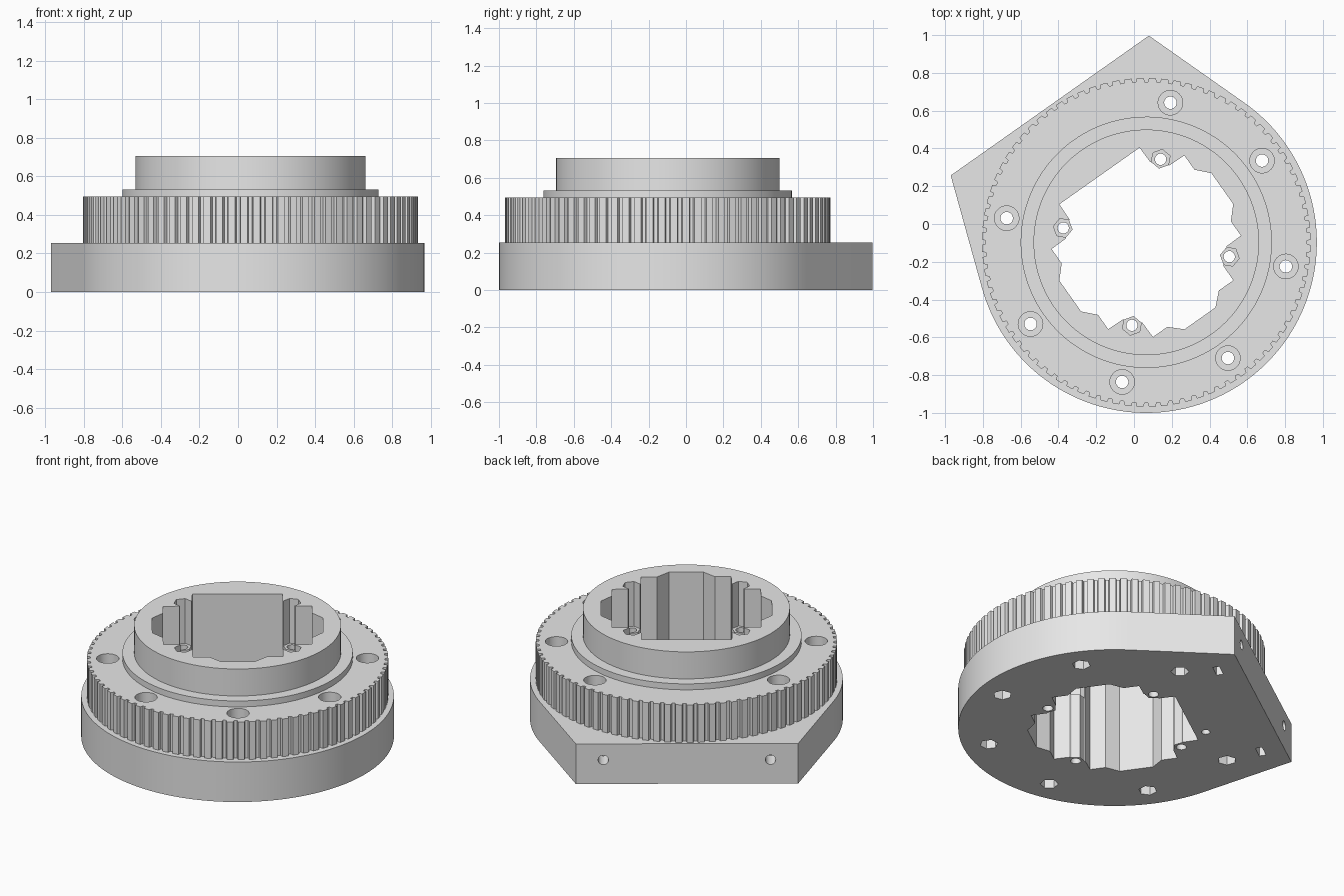
import bpy
import bmesh
from math import sin, cos, pi, radians, atan2, acos, hypot
from mathutils import Matrix

if "Cube" in bpy.data.objects:
    bpy.data.objects.remove(bpy.data.objects["Cube"], do_unlink=True)

grey = bpy.data.materials.new("light_grey")
grey.use_nodes = True
grey.diffuse_color = (0.8, 0.8, 0.8, 1)
grey.node_tree.nodes["Principled BSDF"].inputs["Base Color"].default_value = (0.8, 0.8, 0.8, 1)


def polar(r, a):
    return (r * cos(a), r * sin(a))


def ring(r, n, centre=(0, 0), turn=0.0):
    pts = [polar(r, turn + 2 * pi * i / n) for i in range(n)]
    return [(x + centre[0], y + centre[1]) for x, y in pts]


def prisms(name, outlines, z0, z1, matrix=None):
    """One object holding an upright prism for every outline."""
    bm = bmesh.new()
    for outline in outlines:
        face = bm.faces.new([bm.verts.new((x, y, z0)) for x, y in outline])
        top = bmesh.ops.extrude_face_region(bm, geom=[face])["geom"]
        moved = [v for v in top if isinstance(v, bmesh.types.BMVert)]
        bmesh.ops.translate(bm, verts=moved, vec=(0, 0, z1 - z0))
    bmesh.ops.recalc_face_normals(bm, faces=bm.faces)
    if matrix:
        bm.transform(matrix)
    mesh = bpy.data.meshes.new(name)
    bm.to_mesh(mesh)
    bm.free()
    mesh.materials.append(grey)
    obj = bpy.data.objects.new(name, mesh)
    bpy.context.collection.objects.link(obj)
    return obj


def combine(body, tool, operation):
    """Apply a boolean and drop the tool."""
    mod = body.modifiers.new(tool.name, "BOOLEAN")
    mod.operation, mod.object, mod.solver = operation, tool, "EXACT"
    bpy.context.view_layer.objects.active = body
    bpy.ops.object.modifier_apply(modifier=mod.name)
    bpy.data.objects.remove(tool, do_unlink=True)


# Base: round plate with a flat mounting side joined by tangent edges
R, half, flat = 0.903, 0.642, 0.886
start = atan2(flat, half) - acos(R / hypot(flat, half))
sweep = pi + 2 * start
arc = [polar(R, start - sweep * i / 110) for i in range(111)]
body = prisms("toothed_hub", [arc + [(-half, flat), (half, flat)]], 0, 0.255)

# Toothed ring: wide teeth with narrow grooves
teeth, tip, root = 84, 0.87, 0.85
gear = []
for i in range(teeth):
    for r, f in ((tip, 0), (tip, 0.28), (tip, 0.56), (root, 0.64), (root, 0.92)):
        gear.append(polar(r, 2 * pi * (i + f) / teeth))
combine(body, prisms("toothed_ring", [gear], 0.2, 0.495), "UNION")

# Shoulder and collar
combine(body, prisms("shoulder", [ring(0.665, 128)], 0.4, 0.533), "UNION")
combine(body, prisms("collar", [ring(0.597, 128)], 0.45, 0.705), "UNION")

# Bore: four keyed sides, the one at the mounting side left plain
bore = []
side = [(0.43, -0.26), (0.43, -0.167), (0.493, -0.1), (0.493, 0.1),
        (0.43, 0.167), (0.43, 0.26)]
for k in range(4):
    quarter = Matrix.Rotation(k * pi / 2, 2)
    keyed = [side[0], side[-1]] if k == 1 else side
    for p in keyed + [(0.335, 0.262), (0.262, 0.335)]:
        x, y = p
        c, s = quarter[0][0], quarter[1][0]
        bore.append((x * c - y * s, x * s + y * c))
combine(body, prisms("bore", [bore], -0.1, 0.8), "DIFFERENCE")

# Corner lugs with hexagonal pockets above and screw holes below
corners = [pi / 4 + k * pi / 2 for k in range(4)]


def at_corners(r, n):
    return [ring(r, n, polar(0.446, a), a) for a in corners]


combine(body, prisms("lugs", at_corners(0.05, 6), 0, 0.48), "UNION")
combine(body, prisms("lug_pockets", at_corners(0.053, 6), 0.42, 0.8), "DIFFERENCE")
combine(body, prisms("lug_holes", at_corners(0.03, 20), -0.1, 0.6), "DIFFERENCE")

# Ring of seven screws: counterbore, shank hole and nut recess
screws = [k * pi / 4 for k in range(8) if k != 2]


def at_screws(r, n):
    return [ring(r, n, polar(0.75, a), a) for a in screws]


combine(body, prisms("counterbores", at_screws(0.065, 32), 0.35, 0.6), "DIFFERENCE")
combine(body, prisms("screw_holes", at_screws(0.033, 24), -0.1, 0.6), "DIFFERENCE")
combine(body, prisms("nut_recesses", at_screws(0.053, 6), -0.1, 0.1), "DIFFERENCE")

# Mounting side: two screw holes crossing nut slots that open below
slots, bolts = [], []
for x in (-0.483, 0.483):
    slots.append([(x - 0.045, 0.725), (x + 0.045, 0.725),
                  (x + 0.045, 0.765), (x - 0.045, 0.765)])
    bolts.append(ring(0.03, 24, (x, 0.152)))
combine(body, prisms("nut_slots", slots, -0.1, 0.2), "DIFFERENCE")
combine(body, prisms("side_holes", bolts, -0.95, -0.66, Matrix.Rotation(pi / 2, 4, "X")),
        "DIFFERENCE")

# Small pin hole beside the plain bore side
combine(body, prisms("pin_hole", [ring(0.025, 20, (-0.183, 0.496))], -0.1, 0.15), "DIFFERENCE")

# Place and shade
body.rotation_euler.z = radians(35.2)
body.location = (0.065, -0.097, 0)
bpy.ops.object.select_all(action="DESELECT")
body.select_set(True)
bpy.context.view_layer.objects.active = body
bpy.ops.object.shade_smooth_by_angle(angle=radians(25))
